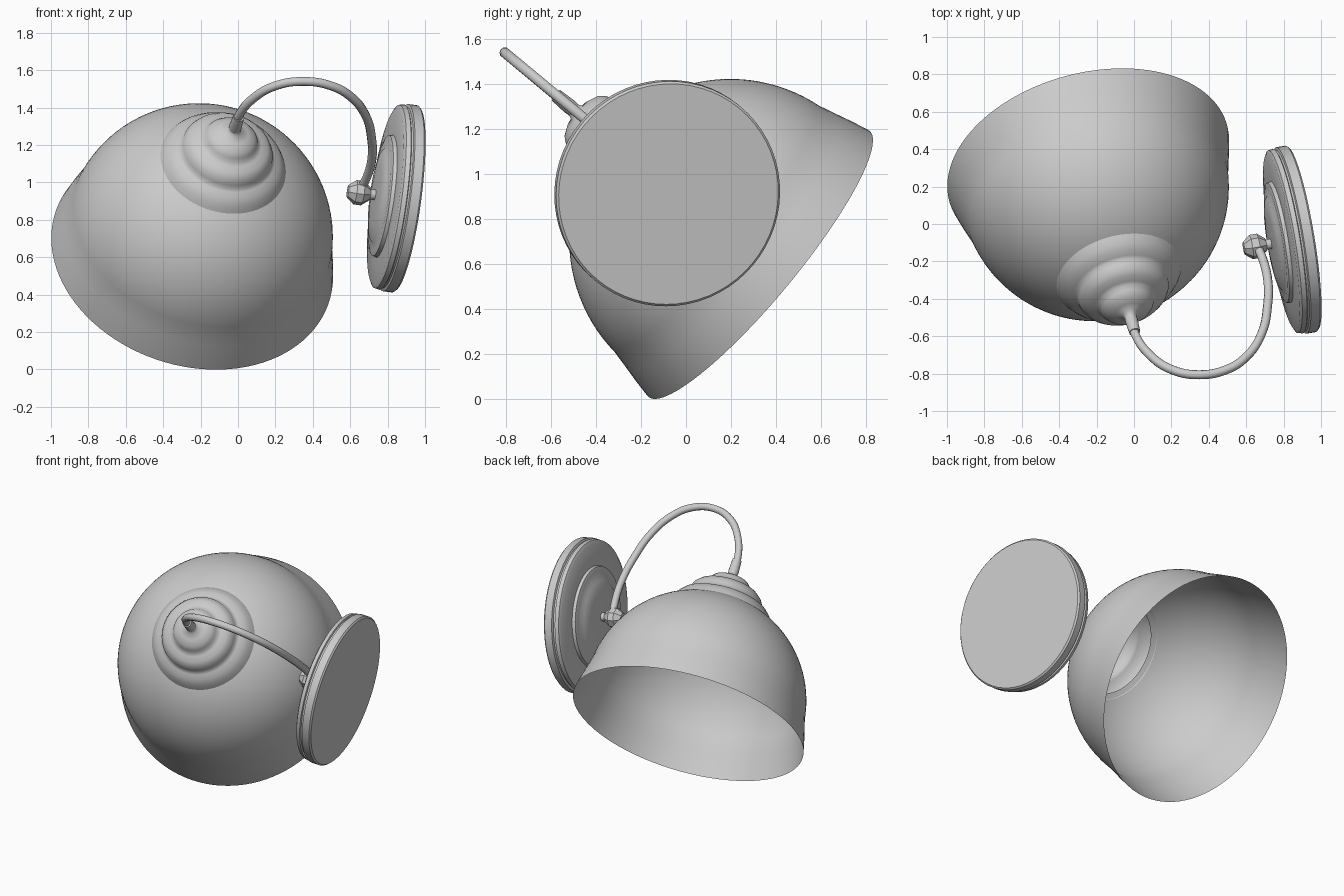
import bpy, bmesh, math
from mathutils import Matrix, Vector

old = bpy.data.objects.get("Cube")
if old:
    bpy.data.objects.remove(old, do_unlink=True)

# One plain grey for the whole lamp
grey = bpy.data.materials.new("light_grey")
grey.use_nodes = True
colour = (0.6, 0.6, 0.6, 1)
grey.diffuse_color = colour
grey.node_tree.nodes["Principled BSDF"].inputs["Base Color"].default_value = colour

# Lamp frame: x towards the wall plate, z from the shade rim up to the neck
z_axis = Vector((0.208, -0.755, 0.627)).normalized()
y_axis = z_axis.cross(Vector((0.978, 0.161, -0.132))).normalized()
x_axis = y_axis.cross(z_axis)
FRAME = Matrix.Translation((-0.245, 0.325, 0.6)) @ Matrix(
    (x_axis, y_axis, z_axis)).transposed().to_4x4()
TO_WALL = Matrix.Rotation(math.pi / 2, 4, "Y")


def lathe(name, profile, steps=64, place=Matrix(), angle=35):
    """Spin (radius, height) points about the local z axis."""
    bm = bmesh.new()
    verts = [bm.verts.new((r, 0, h)) for r, h in profile]
    edges = [bm.edges.new(pair) for pair in zip(verts, verts[1:])]
    bmesh.ops.spin(bm, geom=verts + edges, cent=(0, 0, 0), axis=(0, 0, 1),
                   angle=2 * math.pi, steps=steps, use_merge=True)
    bmesh.ops.remove_doubles(bm, verts=bm.verts, dist=0.0005)
    bmesh.ops.recalc_face_normals(bm, faces=bm.faces)
    mesh = bpy.data.meshes.new(name)
    bm.to_mesh(mesh)
    bm.free()
    mesh.materials.append(grey)
    obj = bpy.data.objects.new(name, mesh)
    bpy.context.collection.objects.link(obj)
    obj.matrix_world = FRAME @ place
    bpy.ops.object.select_all(action="DESELECT")
    obj.select_set(True)
    bpy.context.view_layer.objects.active = obj
    bpy.ops.object.shade_smooth_by_angle(angle=math.radians(angle))
    return obj


# Open thin shade: flared rim running into a round dome
dome = [(0.717 * math.cos(a), 0.17 + 0.717 * math.sin(a))
        for a in [0.1 + i * 1.025 / 18 for i in range(19)]]
lathe("shade", [(0.77, 0), (0.753, 0.08), (0.733, 0.16)] + dome, 96)

# Stepped cap on the dome, hollow underneath
lathe("shade_cap", [
    (0.345, 0.795), (0.335, 0.815), (0.32, 0.84), (0.295, 0.87), (0.265, 0.885),
    (0.25, 0.895), (0.245, 0.92), (0.23, 0.95), (0.205, 0.975), (0.17, 0.985),
    (0.15, 0.995), (0.14, 1.02), (0.12, 1.045), (0.08, 1.065), (0.04, 1.075),
    (0.03, 1.1)], angle=60)
lathe("neck_sleeve", [(0, 1.07), (0.03, 1.07), (0.034, 1.12), (0.03, 1.2), (0, 1.2)], 16)

# Bent arm from the neck over to the wall knob
path = [(0, 1.1), (0, 1.22), (0.043, 1.366), (0.138, 1.495), (0.277, 1.562),
        (0.43, 1.556), (0.55, 1.49), (0.66, 1.354), (0.735, 1.161),
        (0.77, 1.0), (0.775, 0.85), (0.763, 0.742)]
curve = bpy.data.curves.new("arm", "CURVE")
curve.dimensions = "3D"
curve.bevel_depth = 0.024
curve.bevel_resolution = 3
curve.use_fill_caps = True
curve.materials.append(grey)
spline = curve.splines.new("BEZIER")
spline.resolution_u = 6
spline.bezier_points.add(len(path) - 1)
for point, (x, z) in zip(spline.bezier_points, path):
    point.co = (x, 0, z)
    point.handle_left_type = point.handle_right_type = "AUTO"
arm = bpy.data.objects.new("arm", curve)
bpy.context.collection.objects.link(arm)
arm.matrix_world = FRAME

# Faceted knob and the rod that joins it to the plate
WALL = Matrix.Translation((0, -0.02, 0.735)) @ TO_WALL
lathe("knob", [(0, 0.69), (0.035, 0.695), (0.066, 0.735), (0.066, 0.775),
               (0.035, 0.815), (0, 0.82)], 8, WALL, 20)
lathe("knob_rod", [(0, 0.8), (0.028, 0.8), (0.028, 0.87), (0, 0.87)], 16, WALL)

# Round wall plate with a grooved edge and a raised centre
lathe("wall_plate", [
    (0, 1.015), (0.495, 1.015), (0.505, 1.005), (0.505, 0.955), (0.49, 0.95),
    (0.49, 0.94), (0.5, 0.935), (0.495, 0.91), (0.475, 0.9), (0.33, 0.895),
    (0.325, 0.875), (0.3, 0.868), (0.26, 0.868), (0.24, 0.855), (0.15, 0.845),
    (0, 0.842)], 64, WALL)
